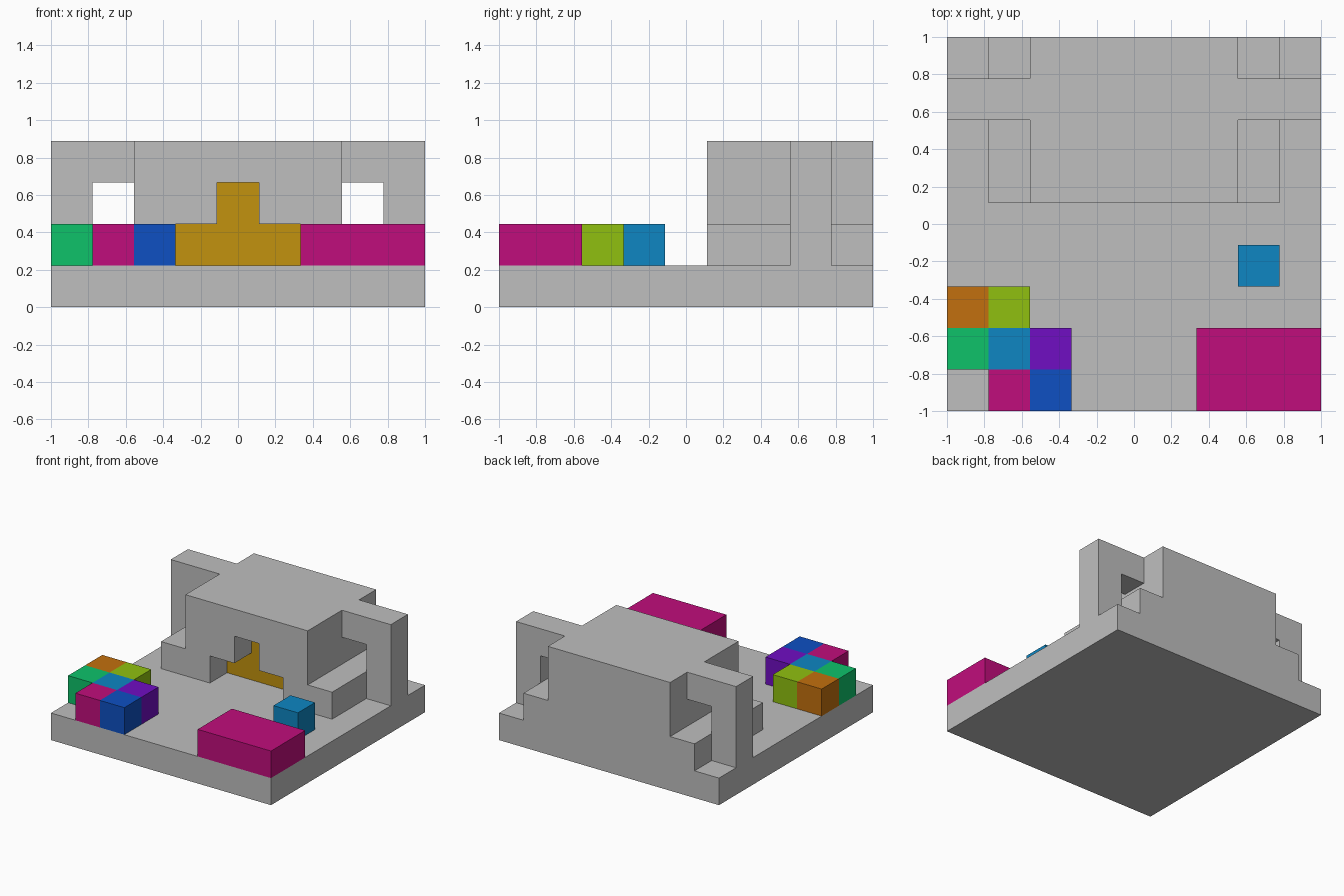
import bpy
import bmesh
from mathutils import Vector

if "Cube" in bpy.data.objects:
    bpy.data.objects.remove(bpy.data.objects["Cube"], do_unlink=True)

N = 9              # grid cells along each side
U = 2 / N          # size of one cell


def linear(c):
    c /= 255
    return c / 12.92 if c <= 0.04045 else ((c + 0.055) / 1.055) ** 2.4


def material(name, *rgb):
    m = bpy.data.materials.new(name)
    col = (*[linear(c) for c in rgb], 1)
    m.use_nodes = True
    m.diffuse_color = col
    bsdf = m.node_tree.nodes["Principled BSDF"]
    bsdf.inputs["Base Color"].default_value = col
    bsdf.inputs["Roughness"].default_value = 0.8
    return m


grey = material("stone grey", 191, 191, 191)
magenta = material("magenta", 192, 13, 124)
blue = material("blue", 14, 80, 194)
cyan = material("cyan blue", 14, 134, 194)
green = material("green", 14, 194, 106)
lime = material("lime", 144, 192, 16)
orange = material("orange", 194, 112, 14)
purple = material("purple", 112, 14, 194)
gold = material("gold", 194, 146, 14)


def cells(x0, x1, y0, y1, z0, z1):
    """Set of grid cells in a box, upper bounds excluded."""
    return {(x, y, z) for x in range(x0, x1) for y in range(y0, y1) for z in range(z0, z1)}


def mirror(s):
    return s | {(N - 1 - x, y, z) for x, y, z in s}


def block_part(name, filled, mat):
    """Outer skin of a set of cells, with coplanar faces merged."""
    bm = bmesh.new()
    for c in filled:
        for axis in range(3):
            for side in (0, 1):
                n = list(c)
                n[axis] += 2 * side - 1
                if tuple(n) in filled:
                    continue
                quad = []
                for a, b in ((0, 0), (1, 0), (1, 1), (0, 1)):
                    p = Vector(c)
                    p[axis] += side
                    p[(axis + 1) % 3] += a
                    p[(axis + 2) % 3] += b
                    quad.append(bm.verts.new((p.x * U - 1, p.y * U - 1, p.z * U)))
                bm.faces.new(quad if side else quad[::-1])
    bmesh.ops.remove_doubles(bm, verts=bm.verts, dist=1e-4)
    bmesh.ops.dissolve_limit(bm, angle_limit=0.01, verts=bm.verts, edges=bm.edges)
    me = bpy.data.meshes.new(name)
    bm.to_mesh(me)
    bm.free()
    me.materials.append(mat)
    ob = bpy.data.objects.new(name, me)
    bpy.context.collection.objects.link(ob)


# Ground slab
block_part("base_slab", cells(0, 9, 0, 9, 0, 1), grey)

# Building: main hall, side steps, and arches to the outer posts
hall = cells(2, 7, 5, 9, 1, 4)
steps = mirror(cells(1, 2, 5, 9, 1, 2))
arches = mirror(cells(0, 1, 7, 8, 1, 4) | cells(1, 2, 7, 8, 3, 4))
# Stepped doorway two cells deep, with the gold panel filling its back half
doorway = cells(3, 6, 5, 7, 1, 2) | cells(4, 5, 5, 7, 2, 3)
block_part("building", (hall | steps | arches) - doorway, grey)
block_part("doorway_panel", {c for c in doorway if c[1] == 6}, gold)

# Coloured blocks standing on the slab
block_part("front_left_long_block", cells(6, 9, 0, 2, 1, 2), magenta)
for name, x, y, mat in (
    ("single_block", 7, 3, cyan),
    ("cluster_magenta_block", 1, 0, magenta),
    ("cluster_blue_block", 2, 0, blue),
    ("cluster_green_block", 0, 1, green),
    ("cluster_centre_block", 1, 1, cyan),
    ("cluster_purple_block", 2, 1, purple),
    ("cluster_orange_block", 0, 2, orange),
    ("cluster_lime_block", 1, 2, lime),
):
    block_part(name, {(x, y, 1)}, mat)
